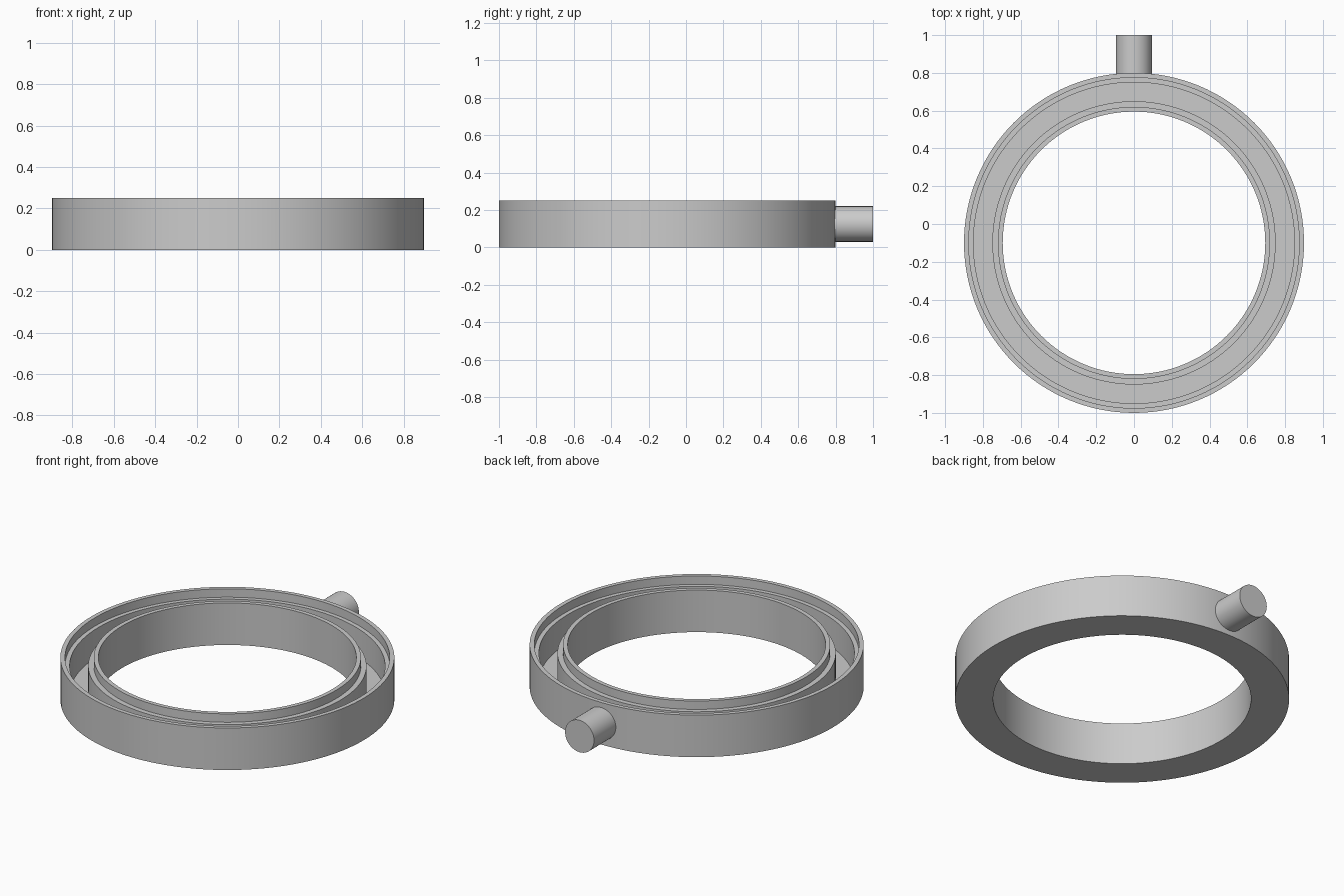
import bpy
import bmesh
import math
from mathutils import Matrix, Vector

cube = bpy.data.objects.get("Cube")
if cube:
    bpy.data.objects.remove(cube, do_unlink=True)

SEGMENTS = 128
CENTRE_Y = -0.1

# Single plain grey material
grey = bpy.data.materials.new("plain grey")
grey.use_nodes = True
colour = (0.6, 0.6, 0.6, 1)
grey.diffuse_color = colour
grey.node_tree.nodes["Principled BSDF"].inputs["Base Color"].default_value = colour


def finish(name, bm):
    """Turn a bmesh into a smooth-shaded object with sharp edges kept."""
    bmesh.ops.recalc_face_normals(bm, faces=bm.faces)
    mesh = bpy.data.meshes.new(name)
    bm.to_mesh(mesh)
    bm.free()
    mesh.materials.append(grey)
    obj = bpy.data.objects.new(name, mesh)
    bpy.context.collection.objects.link(obj)
    bpy.ops.object.select_all(action="DESELECT")
    obj.select_set(True)
    bpy.context.view_layer.objects.active = obj
    bpy.ops.object.shade_smooth_by_angle(angle=math.radians(30))
    return obj


# Ring-shaped trough: stepped channel section (radius, height) spun about z
section = [
    (0.695, 0), (0.9, 0), (0.9, 0.25), (0.875, 0.25), (0.875, 0.2),
    (0.85, 0.2), (0.85, 0.03), (0.75, 0.03), (0.75, 0.2),
    (0.72, 0.2), (0.72, 0.25), (0.695, 0.25),
]
bm = bmesh.new()
verts = [bm.verts.new((r, 0, z)) for r, z in section]
edges = [bm.edges.new((v, verts[i - 1])) for i, v in enumerate(verts)]
bmesh.ops.spin(bm, geom=verts + edges, cent=(0, 0, 0), axis=(0, 0, 1),
               angle=math.tau, steps=SEGMENTS, use_merge=True)
bmesh.ops.remove_doubles(bm, verts=bm.verts, dist=0.0001)
bmesh.ops.translate(bm, verts=bm.verts, vec=Vector((0, CENTRE_Y, 0)))
finish("ring_trough", bm)

# Round stub at the back, its root buried in the outer wall
root, tip = 0.785, 1.0
bm = bmesh.new()
bmesh.ops.create_cone(
    bm, cap_ends=True, segments=64, radius1=0.095, radius2=0.095, depth=tip - root,
    matrix=Matrix.Translation((0, (root + tip) / 2, 0.125))
    @ Matrix.Rotation(math.pi / 2, 4, "X"))
finish("rear_stub", bm)
